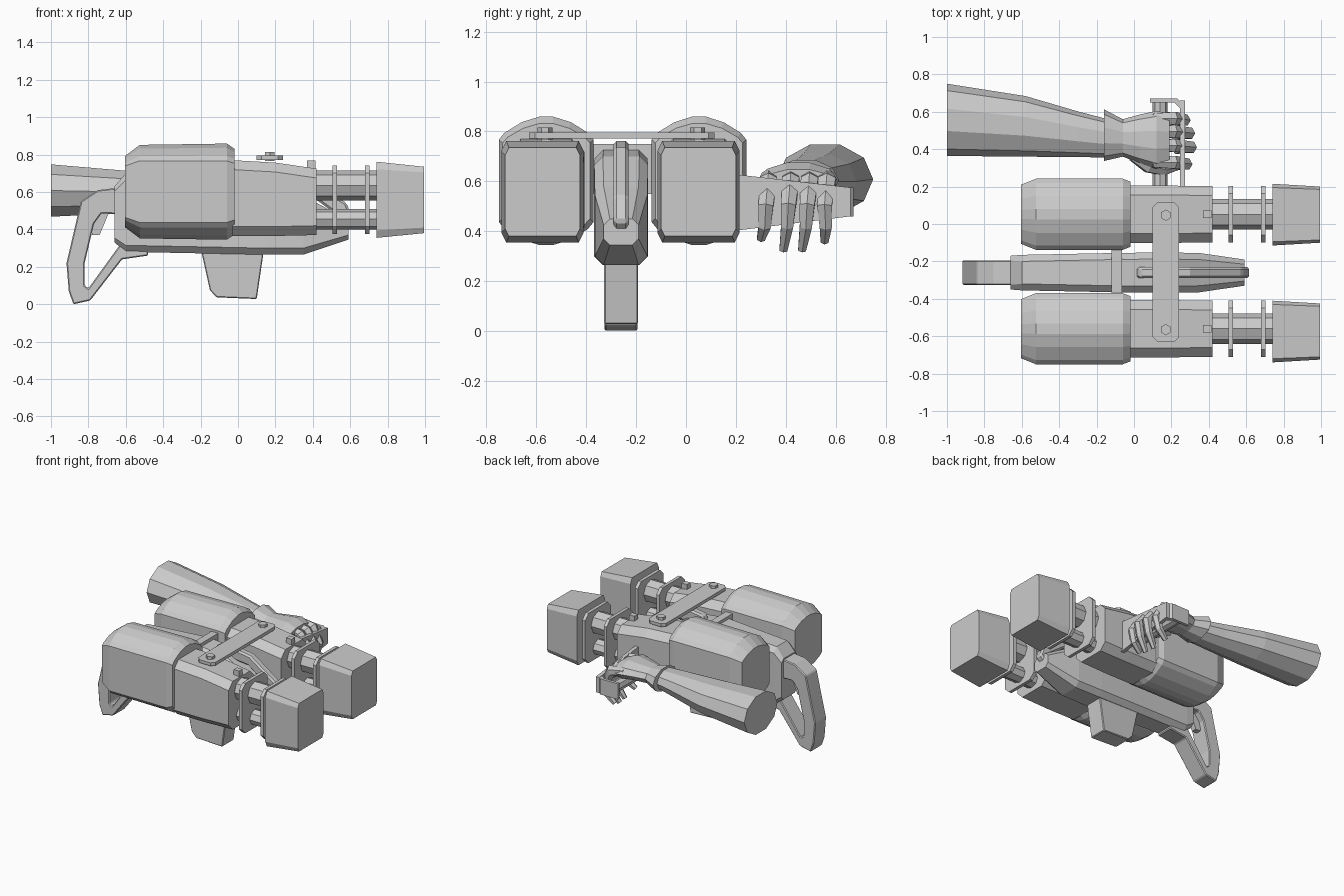
import bpy, bmesh
from math import cos, sin, pi
from mathutils import Vector


def finish(name, bm, bevel=0.0):
    bmesh.ops.recalc_face_normals(bm, faces=bm.faces)
    me = bpy.data.meshes.new(name)
    bm.to_mesh(me)
    bm.free()
    ob = bpy.data.objects.new(name, me)
    bpy.context.collection.objects.link(ob)
    if bevel:
        m = ob.modifiers.new("edge_bevel", 'BEVEL')
        m.width, m.segments, m.limit_method = bevel, 1, 'ANGLE'
    return ob


def loft(name, rings, bevel=0.0):
    """Skin equal-length point rings and cap both ends."""
    bm = bmesh.new()
    vs = [[bm.verts.new(p) for p in r] for r in rings]
    n = len(rings[0])
    for a, b in zip(vs, vs[1:]):
        for i in range(n):
            bm.faces.new((a[i], a[(i + 1) % n], b[(i + 1) % n], b[i]))
    bm.faces.new(vs[0])
    bm.faces.new(vs[-1])
    return finish(name, bm, bevel)


def prism(name, xz, y0, y1, bevel=0.0):
    return loft(name, [[(x, y, z) for x, z in xz] for y in (y0, y1)], bevel)


def box(name, x, y, z, bevel=0.0):
    return prism(name, [(x[0], z[0]), (x[1], z[0]), (x[1], z[1]), (x[0], z[1])], *y, bevel)


def octagon(x, cy, z0, z1, hy, c, d=None):
    """Chamfered rectangle across x; c, d = chamfer in y and z."""
    d = c if d is None else d
    return [(x, cy + a, z) for a, z in (
        (-hy + c, z0), (hy - c, z0), (hy, z0 + d), (hy, z1 - d),
        (hy - c, z1), (-hy + c, z1), (-hy, z1 - d), (-hy, z0 + d))]


def oval(x, cy, cz, ry, rz, n=10):
    return [(x, cy + ry * cos(2 * pi * i / n), cz + rz * sin(2 * pi * i / n)) for i in range(n)]


def drum_ring(x, cy, s, hz):
    """Flat sides with arched top and bottom."""
    hy, flat = 0.19 * s, 0.165 * s
    arch = [(1, 0), (0.88, 0.3), (0.52, 0.76), (0.15, 1), (-0.15, 1), (-0.52, 0.76), (-0.88, 0.3), (-1, 0)]
    top = [(x, cy + a * hy, 0.602 + flat + b * (hz - flat)) for a, b in arch]
    return top + [(x, 2 * cy - p[1], 1.204 - p[2]) for p in top]


def tube(name, pts, radii, n=6):
    pts = [Vector(p) for p in pts]
    rings = []
    for i, p in enumerate(pts):
        t = (pts[min(i + 1, len(pts) - 1)] - pts[max(i - 1, 0)]).normalized()
        u = t.cross(Vector((0, 0, 1)) if abs(t.y) > 0.9 else Vector((0, 1, 0))).normalized()
        v = t.cross(u)
        rings.append([p + radii[i] * (u * cos(2 * pi * k / n) + v * sin(2 * pi * k / n)) for k in range(n)])
    return loft(name, rings)


# Twin gun pods
for side, y, ym in (("left", 0.052, 0.05), ("right", -0.56, -0.575)):
    loft(side + "_drum", [drum_ring(-0.605, y, 0.83, 0.19), drum_ring(-0.525, y, 1, 0.25),
                          drum_ring(-0.06, y, 1, 0.257), drum_ring(-0.02, y, 0.92, 0.23)])
    loft(side + "_receiver", [octagon(-0.03, y, 0.365, 0.77, 0.153, 0.05),
                              octagon(0.2, y, 0.365, 0.757, 0.153, 0.05),
                              octagon(0.42, y, 0.37, 0.725, 0.15, 0.05)])
    box(side + "_sight", (0.37, 0.415), (y - 0.02, y + 0.02), (0.7, 0.768))
    loft(side + "_upper_barrel", [oval(x, y, 0.635, 0.082, 0.08, 8) for x in (0.4, 0.76)])
    loft(side + "_lower_barrel", [oval(x, y, 0.455, 0.06, 0.055, 8) for x in (0.4, 0.76)])
    for x in (0.505, 0.68):
        loft(side + "_barrel_clamp", [octagon(a, y, 0.375, 0.742, 0.15, 0.04) for a in (x, x + 0.024)])
    loft(side + "_muzzle", [octagon(0.74, ym, 0.355, 0.762, 0.165, 0.02, 0.04),
                            octagon(0.995, ym, 0.38, 0.735, 0.15, 0.015, 0.03)])
    # Bolt through the cross strap
    bpy.ops.mesh.primitive_cylinder_add(vertices=6, radius=0.03, depth=0.05, location=(0.17, y - 0.005, 0.79))
    bpy.context.object.name = side + "_strap_bolt"

# Bridging strap and spacer between the pods
prof = [(0.1, -0.605), (0.125, -0.63), (0.215, -0.63), (0.24, -0.605),
        (0.24, 0.09), (0.215, 0.115), (0.125, 0.115), (0.1, 0.09)]
loft("cross_strap", [[(x, y, z) for x, y in prof] for z in (0.772, 0.795)])
box("pod_spacer", (-0.12, -0.065), (-0.39, -0.12), (0.55, 0.75))

# Centre body
cy = -0.26
loft("centre_body", [octagon(-0.66, cy, 0.33, 0.63, 0.09, 0.025),
                     octagon(-0.6, cy, 0.28, 0.7, 0.095, 0.035),
                     octagon(-0.1, cy, 0.27, 0.73, 0.105, 0.035),
                     octagon(0.15, cy, 0.265, 0.7, 0.108, 0.035),
                     octagon(0.35, cy, 0.265, 0.58, 0.105, 0.035),
                     octagon(0.59, cy, 0.345, 0.45, 0.07, 0.025)])
prism("top_handle", [(0, 0.68), (0.03, 0.75), (0.12, 0.762), (0.3, 0.735), (0.58, 0.54), (0.62, 0.44),
                     (0.58, 0.4), (0.54, 0.47), (0.28, 0.66), (0.1, 0.68)], cy - 0.03, cy + 0.03, 0.012)
prism("magazine", [(-0.2, 0.3), (-0.15, 0.075), (-0.115, 0.037), (0.1, 0.028), (0.14, 0.3)],
      cy - 0.068, cy + 0.068, 0.005)

# Rear grip loop and trigger
prism("rear_grip_loop", [(-0.58, 0.63), (-0.75, 0.61), (-0.84, 0.55), (-0.917, 0.22), (-0.905, 0.07),
                         (-0.88, 0.0), (-0.79, 0.02), (-0.62, 0.24), (-0.48, 0.26), (-0.48, 0.31),
                         (-0.63, 0.32), (-0.8, 0.085), (-0.82, 0.1), (-0.82, 0.22),
                         (-0.77, 0.43), (-0.73, 0.485), (-0.58, 0.48)], cy - 0.066, cy + 0.066, 0.006)
prism("trigger", [(-0.78, 0.5), (-0.78, 0.37), (-0.74, 0.37), (-0.69, 0.49)], cy - 0.02, cy + 0.02)

# Side handle: front guard, end plate and grip bar
loft("handle_guard", [[(x, 0.18, 0.4), (x, 0.66, 0.46), (x, 0.66, 0.575), (x, 0.18, 0.63)] for x in (0.245, 0.272)])
endp = [(0.085, 0.65), (0.215, 0.65), (0.245, 0.62), (0.272, 0.63), (0.23, 0.672), (0.085, 0.672)]
loft("handle_end", [[(x, y, z) for x, y in endp] for z in (0.46, 0.575)])
tube("handle_bar", [(0.14, 0.17, 0.52), (0.14, 0.66, 0.52)], (0.04, 0.04), 8)

# Forearm, cuff and hand
loft("forearm", [oval(-1.0, 0.557, 0.608, 0.193, 0.147), oval(-0.58, 0.522, 0.6, 0.162, 0.118),
                 oval(-0.3, 0.48, 0.6, 0.122, 0.09), oval(-0.12, 0.455, 0.6, 0.1, 0.07)])
loft("hand", [oval(-0.16, 0.475, 0.605, 0.138, 0.085), oval(-0.06, 0.46, 0.605, 0.1, 0.06),
              oval(0.03, 0.455, 0.61, 0.13, 0.06), oval(0.12, 0.45, 0.61, 0.155, 0.068),
              oval(0.19, 0.45, 0.6, 0.14, 0.05)])
for name, y, tip, out in (("index", 0.33, 0.37, 0.29), ("middle", 0.42, 0.325, 0.315),
                          ("ring", 0.495, 0.325, 0.305), ("little", 0.565, 0.36, 0.28)):
    lean = 0.03 if name != "little" else 0.01
    tube(name + "_finger", [(0.1, y, 0.62), (0.21, y, 0.6), (out - 0.01, y - 0.01, 0.5),
                            (out - 0.03, y - lean / 2, 0.42), (out - 0.09, y - lean, tip)],
         (0.03, 0.04, 0.034, 0.028, 0.018))
tube("thumb", [(0.0, 0.37, 0.59), (0.08, 0.31, 0.57), (0.16, 0.29, 0.53), (0.22, 0.3, 0.5)],
     (0.04, 0.042, 0.034, 0.018))
